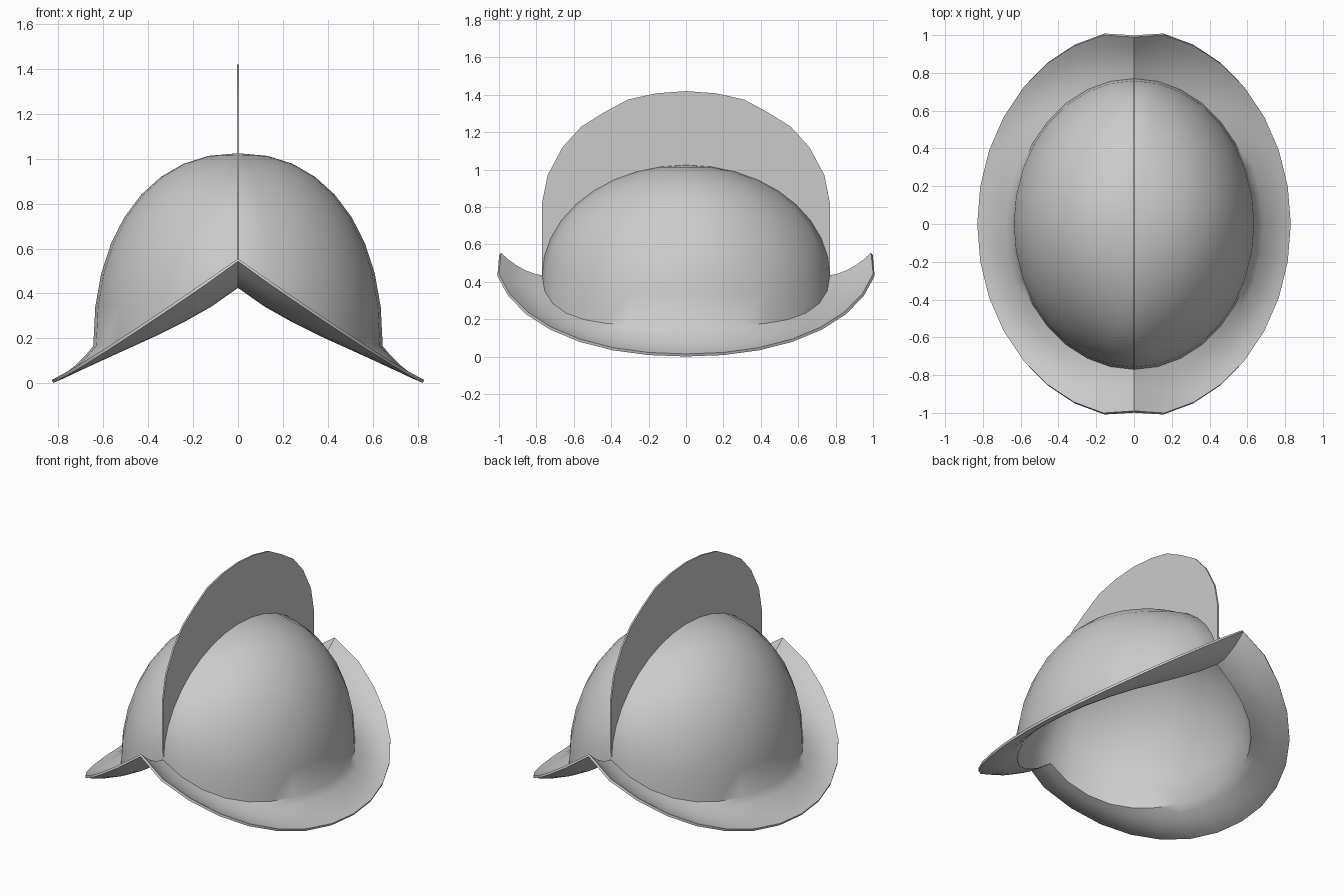
import bpy, math

if "Cube" in bpy.data.objects:
    bpy.data.objects.remove(bpy.data.objects["Cube"])

SEG, RINGS, BRIM = 32, 9, 5
TOP = 1.025


def base_z(s):
    # saddle-shaped line where dome meets brim (s = |sin| of plan angle)
    return 0.165 + 0.27 * (1 - s) ** 1.7


def brim_point(a, t):
    # t = 0 at the outer rim, 1 at the dome
    s, c = math.sin(a), math.cos(a)
    k = abs(s)
    dip = 1 - 0.03 * (1 - t) if k < 0.01 else 1     # small notch at the peaks
    rx, ry = 0.83 + (0.645 - 0.83) * t, 1.02 + (0.77 - 1.02) * t
    rim = 0.015 + 0.54 * max(0, 1 - k) ** 1.08
    z = rim + (base_z(k) - rim) * t - 0.085 * t * (1 - t)
    return (rx * s, -ry * c * dip, z)


def dome_point(a, p):
    # p = elevation angle from dome base to apex
    s, c = math.sin(a), math.cos(a)
    k = abs(s)
    n = 2 + 0.2 * k
    r = abs(math.cos(p)) ** (2 / n)
    b = base_z(k)
    return (0.645 * r * s, -0.77 * r * c, b + (TOP - b) * math.sin(p) ** (2 / n))


def make(name, verts, faces):
    me = bpy.data.meshes.new(name)
    me.from_pydata(verts, [], faces)
    me.validate()
    ob = bpy.data.objects.new(name, me)
    bpy.context.collection.objects.link(ob)
    bpy.context.view_layer.objects.active = ob
    bpy.ops.object.select_all(action='DESELECT')
    ob.select_set(True)
    return ob


# helmet shell: upswept brim continuing into the dome
angles = [2 * math.pi * i / SEG for i in range(SEG)]
verts = []
for j in range(BRIM):
    verts += [brim_point(a, j / BRIM) for a in angles]
for j in range(RINGS):
    verts += [dome_point(a, math.pi / 2 * j / RINGS) for a in angles]
rows = BRIM + RINGS
faces = []
for j in range(rows - 1):
    for i in range(SEG):
        k = (i + 1) % SEG
        faces.append((j * SEG + i, j * SEG + k, (j + 1) * SEG + k, (j + 1) * SEG + i))
apex = len(verts)
verts.append((0, 0, TOP))
for i in range(SEG):
    faces.append(((rows - 1) * SEG + i, (rows - 1) * SEG + (i + 1) % SEG, apex))
shell = make("helmet_shell", verts, faces)
mod = shell.modifiers.new("thickness", 'SOLIDIFY')
mod.thickness = 0.015
mod.offset = -1
bpy.ops.object.modifier_apply(modifier=mod.name)
bpy.ops.object.shade_smooth_by_angle(angle=math.radians(42))

# crest: thin upright plate following the dome's centre line
half = [(0.77, 0.43), (0.77, 0.82), (0.74, 0.97), (0.66, 1.12), (0.56, 1.23),
        (0.44, 1.305), (0.31, 1.375), (0.16, 1.408)]
outer = [(-y, z) for y, z in half] + [(0, 1.42)] + half[::-1]
front = [dome_point(0, math.pi / 2 * j / RINGS)[1:] for j in range(RINGS)]
inner = [(y * 0.992, z - 0.006) for y, z in front[1:]]
lower = [(-y, z) for y, z in inner] + [(0, TOP - 0.006)] + inner[::-1]
outline = outer + lower
n = len(outline)
cv = [(x, y, z) for x in (-0.005, 0.005) for y, z in outline]
cf = [tuple(range(n)), tuple(range(2 * n - 1, n - 1, -1))]
cf += [(i, i + n, (i + 1) % n + n, (i + 1) % n) for i in range(n)]
crest = make("crest", cv, cf)
bpy.ops.object.mode_set(mode='EDIT')
bpy.ops.mesh.select_all(action='SELECT')
bpy.ops.mesh.normals_make_consistent(inside=False)
bpy.ops.object.mode_set(mode='OBJECT')
bpy.ops.object.shade_smooth_by_angle(angle=math.radians(30))
